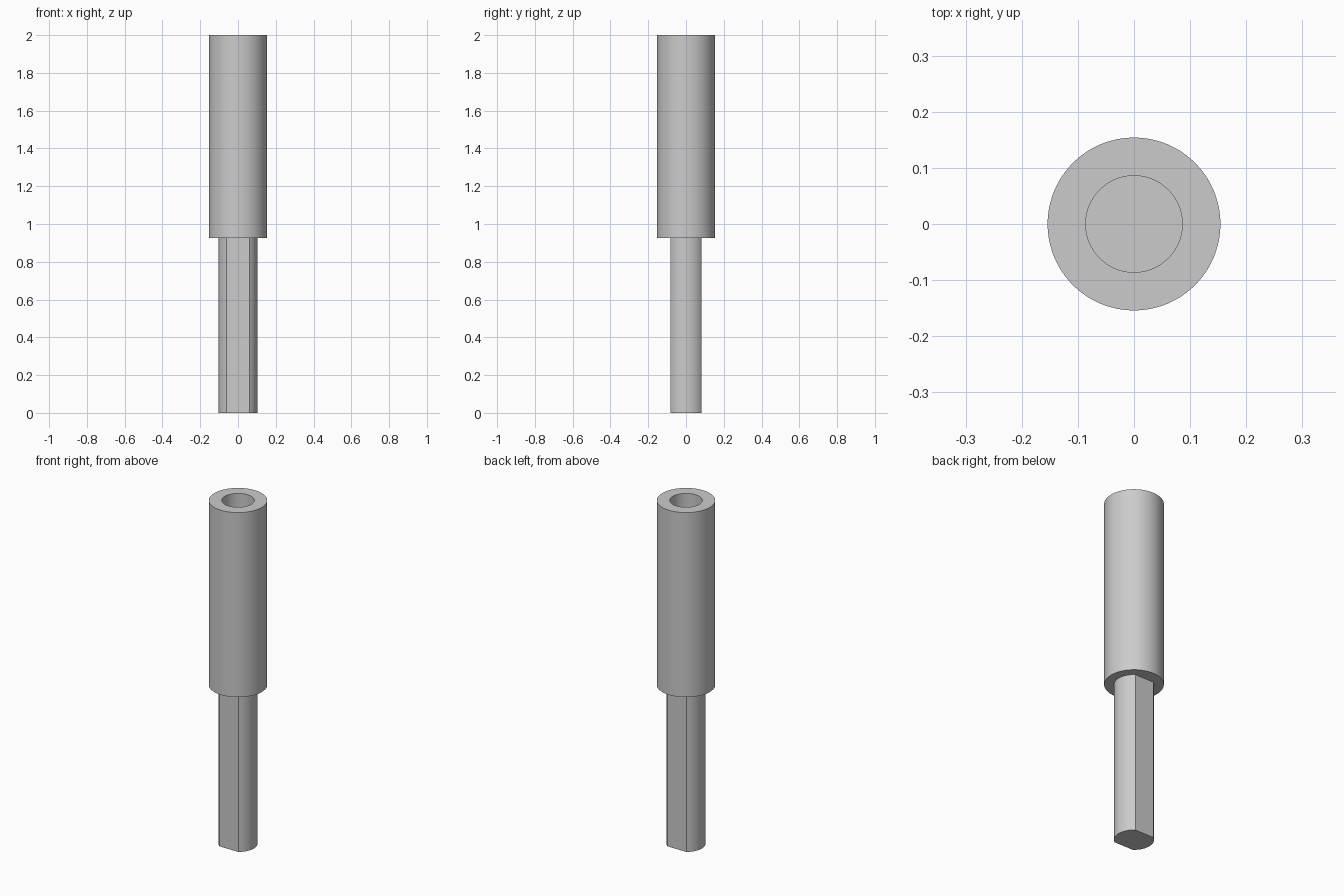
import bpy
import bmesh
import math

if "Cube" in bpy.data.objects:
    bpy.data.objects.remove(bpy.data.objects["Cube"], do_unlink=True)

LENGTH = 2.0
STEP_Z = 0.925       # where the shaft meets the sleeve
SLEEVE_R = 0.154
BORE_R = 0.086
BORE_FLOOR = 1.08
SHAFT_R = 0.103
FLAT_Y = 0.083       # half distance across the flats
SEGMENTS = 96

grey = bpy.data.materials.new("plain grey")
grey.use_nodes = True
colour = (0.6, 0.6, 0.6, 1.0)
grey.diffuse_color = colour
grey.node_tree.nodes["Principled BSDF"].inputs["Base Color"].default_value = colour


def finish(name, bm):
    """Turn a bmesh into a shaded object with the grey material."""
    bmesh.ops.remove_doubles(bm, verts=bm.verts, dist=1e-5)
    bmesh.ops.recalc_face_normals(bm, faces=bm.faces)
    mesh = bpy.data.meshes.new(name)
    bm.to_mesh(mesh)
    bm.free()
    mesh.materials.append(grey)
    obj = bpy.data.objects.new(name, mesh)
    bpy.context.collection.objects.link(obj)
    bpy.ops.object.select_all(action='DESELECT')
    obj.select_set(True)
    bpy.context.view_layer.objects.active = obj
    bpy.ops.object.shade_smooth_by_angle(angle=math.radians(15))


# Sleeve: lathed wall with a blind bore in the top
bm = bmesh.new()
profile = [(0, STEP_Z), (SLEEVE_R, STEP_Z), (SLEEVE_R, LENGTH),
           (BORE_R, LENGTH), (BORE_R, BORE_FLOOR), (0, BORE_FLOOR)]
verts = [bm.verts.new((r, 0, z)) for r, z in profile]
edges = [bm.edges.new(pair) for pair in zip(verts, verts[1:])]
bmesh.ops.spin(bm, geom=verts + edges, cent=(0, 0, 0), axis=(0, 0, 1),
               angle=math.tau, steps=SEGMENTS)
finish("sleeve", bm)

# Shaft: two arcs joined by flats at the front and back
bm = bmesh.new()
half_arc = math.asin(FLAT_Y / SHAFT_R)
arc_steps = SEGMENTS // 3
outline = []
for middle in (0, math.pi):
    for i in range(arc_steps + 1):
        a = middle - half_arc + 2 * half_arc * i / arc_steps
        outline.append(bm.verts.new((SHAFT_R * math.cos(a), SHAFT_R * math.sin(a), 0)))
base = bm.faces.new(outline)
top = bmesh.ops.extrude_face_region(bm, geom=[base], use_keep_orig=True)
bmesh.ops.translate(bm, vec=(0, 0, STEP_Z),
                    verts=[v for v in top["geom"] if isinstance(v, bmesh.types.BMVert)])
finish("double_flat_shaft", bm)
